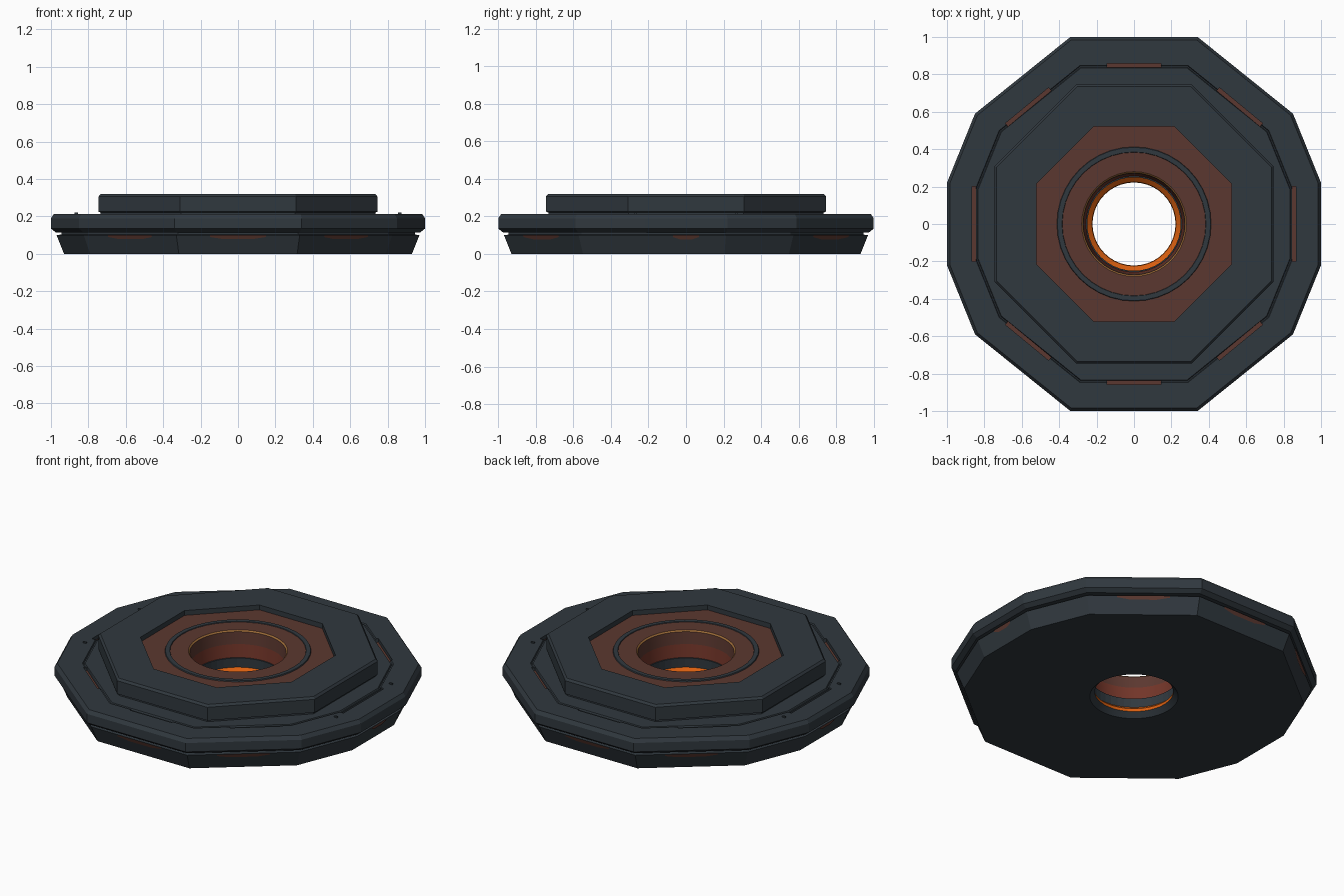
import bpy, bmesh, math
from mathutils import Vector, Matrix

if "Cube" in bpy.data.objects:
    bpy.data.objects.remove(bpy.data.objects["Cube"])


def mat(name, rgb):
    m = bpy.data.materials.new(name)
    m.diffuse_color = (*rgb, 1)
    m.use_nodes = True
    m.node_tree.nodes["Principled BSDF"].inputs["Base Color"].default_value = m.diffuse_color
    return m


SLATE = mat("dark_slate", (0.030, 0.040, 0.049))
BROWN = mat("warm_brown", (0.105, 0.039, 0.029))
RED = mat("rust_red", (0.17, 0.036, 0.022))
ORANGE = mat("bright_orange", (0.70, 0.115, 0.005))
GOLD = mat("dull_gold", (0.34, 0.15, 0.04))

# outlines, counter-clockwise
DODECA = [(1, -.22), (1, .22), (.85, .59), (.34, 1), (-.34, 1), (-.85, .59)]
DODECA += [(-x, -y) for x, y in DODECA]
OCTA = [(.745, -.31), (.745, .31), (.31, .745), (-.31, .745)]
OCTA += [(-x, -y) for x, y in OCTA]
CIRCLE = [(math.cos(i * math.tau / 40), math.sin(i * math.tau / 40)) for i in range(40)]


def loft(name, outline, profile, mats, closed=False):
    """Sweep a (scale, z[, material index]) profile around an outline."""
    bm = bmesh.new()
    rings = [[bm.verts.new((x * p[0], y * p[0], p[1])) for x, y in outline] for p in profile]
    n = len(outline)
    for k in range(len(rings) if closed else len(rings) - 1):
        a, b = rings[k], rings[(k + 1) % len(rings)]
        for i in range(n):
            j = (i + 1) % n
            f = bm.faces.new((a[i], a[j], b[j], b[i]))
            f.material_index = profile[k][2] if len(profile[k]) > 2 else 0
    return finish(name, bm, mats)


def finish(name, bm, mats):
    me = bpy.data.meshes.new(name)
    bm.to_mesh(me)
    bm.free()
    for m in mats:
        me.materials.append(m)
    ob = bpy.data.objects.new(name, me)
    bpy.context.collection.objects.link(ob)
    return ob


def box(bm, centre, size, angle):
    m = (Matrix.Translation(centre) @ Matrix.Rotation(angle, 4, 'Z')
         @ Matrix.Diagonal((*size, 1)))
    bmesh.ops.create_cube(bm, size=1, matrix=m)


def cut(target, cutter):
    cutter.hide_render = True
    cutter.hide_viewport = True
    mod = target.modifiers.new("cut", 'BOOLEAN')
    mod.operation = 'DIFFERENCE'
    mod.solver = 'EXACT'
    mod.object = cutter


# lower slab: solid tapered plate with a neck under the rim, drilled in the middle
bm = bmesh.new()
rings = [[bm.verts.new((x * s, y * s, z)) for x, y in DODECA]
         for s, z in [(.93, 0), (.97, .1), (.945, .103), (.945, .13)]]
for a, b in zip(rings, rings[1:]):
    for i in range(12):
        j = (i + 1) % 12
        bm.faces.new((a[i], a[j], b[j], b[i]))
bm.faces.new(rings[0][::-1])
bm.faces.new(rings[-1])
lower = finish("lower_slab", bm, [SLATE])
bm = bmesh.new()
bmesh.ops.create_cone(bm, cap_ends=True, segments=40, radius1=.25, radius2=.25, depth=1)
hole = finish("hole_cutter", bm, [SLATE])
cut(lower, hole)

# upper rim plate with a fine seam on top
rim = loft("upper_rim", DODECA,
           [(.5, .115), (.975, .115), (1, .135), (1, .19), (.985, .212), (.848, .212),
            (.844, .204), (.838, .204), (.834, .212), (.5, .212)], [SLATE], closed=True)

# eight slots in the rim, with glowing floors; patches below them on the lower slab
slots = [(0, .848, .29, 0), (0, -.848, .29, 0), (.855, 0, .4, math.pi / 2), (-.855, 0, .4, math.pi / 2)]
for sx in (1, -1):
    for sy in (1, -1):
        slots.append((.565 * sx, .625 * sy, .30, math.radians(-39.5) * sx * sy))
cutters, floors, studs = bmesh.new(), bmesh.new(), bmesh.new()
for x, y, length, ang in slots:
    box(cutters, (x, y, .21), (length, .022, .05), ang)
    box(floors, (x, y, .186), (length, .022, .006), ang)
for sx in (1, -1):
    for sy in (1, -1):
        box(studs, (.865 * sx, .27 * sy, .214), (.02, .01, .012), 0)
cut(rim, finish("slot_cutter", cutters, [SLATE]))
finish("slot_floors", floors, [BROWN])
finish("rim_studs", studs, [SLATE])

bm = bmesh.new()
for i in range(12):
    a, b = Vector(DODECA[i]), Vector(DODECA[(i + 1) % 12])
    mid, d = (a + b) / 2, (b - a).normalized()
    if abs(mid.x) > .9 and abs(mid.y) > .1:
        continue                      # short corner sides carry no patch
    w = .07 if abs(mid.y) < .1 else .15
    pts = []
    for half, z in ((-w * .5, .078), (w * .5, .078), (w, .09), (w, .1), (-w, .1), (-w, .09)):
        p = mid * (.934 + .4 * z) + d * half
        pts.append(bm.verts.new((p.x, p.y, z)))
    bm.faces.new(pts)
finish("side_patches", bm, [BROWN])

# raised octagonal deck with an open recess
inner = .52 / .745
loft("octagon_deck", OCTA,
     [(.985, .2), (.985, .22), (1, .225), (1, .307), (.985, .32), (inner, .32), (inner, .288)], [SLATE])
loft("recess_floor", OCTA, [(inner, .29), (.5, .29)], [BROWN])

# centre: thin dark ring, brown collar, gold lip, tapered red wall, orange seat
loft("dark_ring", CIRCLE, [(.415, .285), (.41, .296), (.385, .296), (.38, .285)], [SLATE])
core = loft("centre_well", CIRCLE,
            [(.385, .292, 0), (.28, .292, 1), (.272, .284, 0), (.265, .21, 2), (.252, .075, 3),
             (.225, .05, 3), (.222, .03, 4), (.25, 0, 4)],
            [BROWN, GOLD, RED, ORANGE, SLATE])
# face the well upward and inward
for ob in (core, bpy.data.objects["dark_ring"]):
    bpy.context.view_layer.objects.active = ob
    ob.select_set(True)
    bpy.ops.object.shade_smooth_by_angle(angle=math.radians(25))
    ob.select_set(False)
